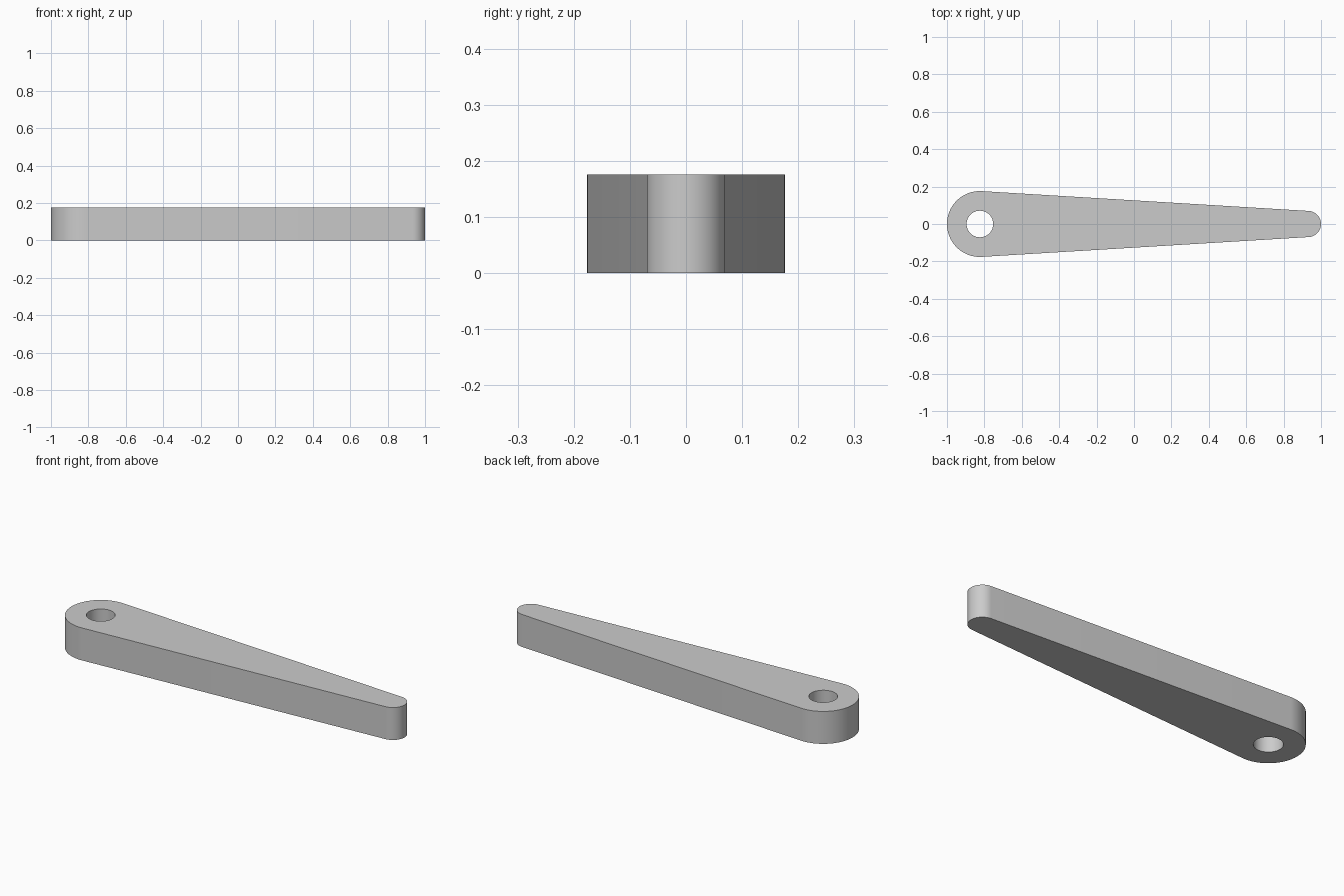
import bpy
import bmesh
from math import asin, cos, pi, sin, radians

cube = bpy.data.objects.get("Cube")
if cube:
    bpy.data.objects.remove(cube, do_unlink=True)

HEIGHT = 0.176
BIG_R, TIP_R, HOLE_R = 0.176, 0.07, 0.071
BIG_X, TIP_X = BIG_R - 1, 1 - TIP_R

grey = bpy.data.materials.new("plain grey")
grey.use_nodes = True
grey.diffuse_color = (0.6, 0.6, 0.6, 1)
grey.node_tree.nodes["Principled BSDF"].inputs["Base Color"].default_value = (0.6, 0.6, 0.6, 1)


def arc(cx, radius, start, end, steps):
    """Points on an arc, both ends included."""
    angles = [start + (end - start) * i / steps for i in range(steps + 1)]
    return [(cx + radius * cos(a), radius * sin(a), 0) for a in angles]


def add_loop(bm, points):
    verts = [bm.verts.new(p) for p in points]
    return [bm.edges.new((v, verts[i - 1])) for i, v in enumerate(verts)]


# Tapered outline: two round ends joined by their tangent lines
tangent = pi / 2 - asin((BIG_R - TIP_R) / (TIP_X - BIG_X))
outline = arc(TIP_X, TIP_R, -tangent, tangent, 32)
outline += arc(BIG_X, BIG_R, tangent, 2 * pi - tangent, 48)
hole = arc(BIG_X, HOLE_R, 0, 2 * pi, 48)[:-1]

# Fill the outline around the pivot hole and raise it to a solid arm
bm = bmesh.new()
edges = add_loop(bm, outline) + add_loop(bm, hole)
bmesh.ops.triangle_fill(bm, edges=edges, use_beauty=True)
raised = bmesh.ops.extrude_face_region(bm, geom=bm.faces[:], use_keep_orig=True)
top = [g for g in raised["geom"] if isinstance(g, bmesh.types.BMVert)]
bmesh.ops.translate(bm, verts=top, vec=(0, 0, HEIGHT))
bmesh.ops.recalc_face_normals(bm, faces=bm.faces[:])
mesh = bpy.data.meshes.new("lever_arm")
bm.to_mesh(mesh)
bm.free()
mesh.materials.append(grey)

arm = bpy.data.objects.new("lever_arm", mesh)
bpy.context.collection.objects.link(arm)
bpy.ops.object.select_all(action="DESELECT")
arm.select_set(True)
bpy.context.view_layer.objects.active = arm
bpy.ops.object.shade_smooth_by_angle(angle=radians(30))
